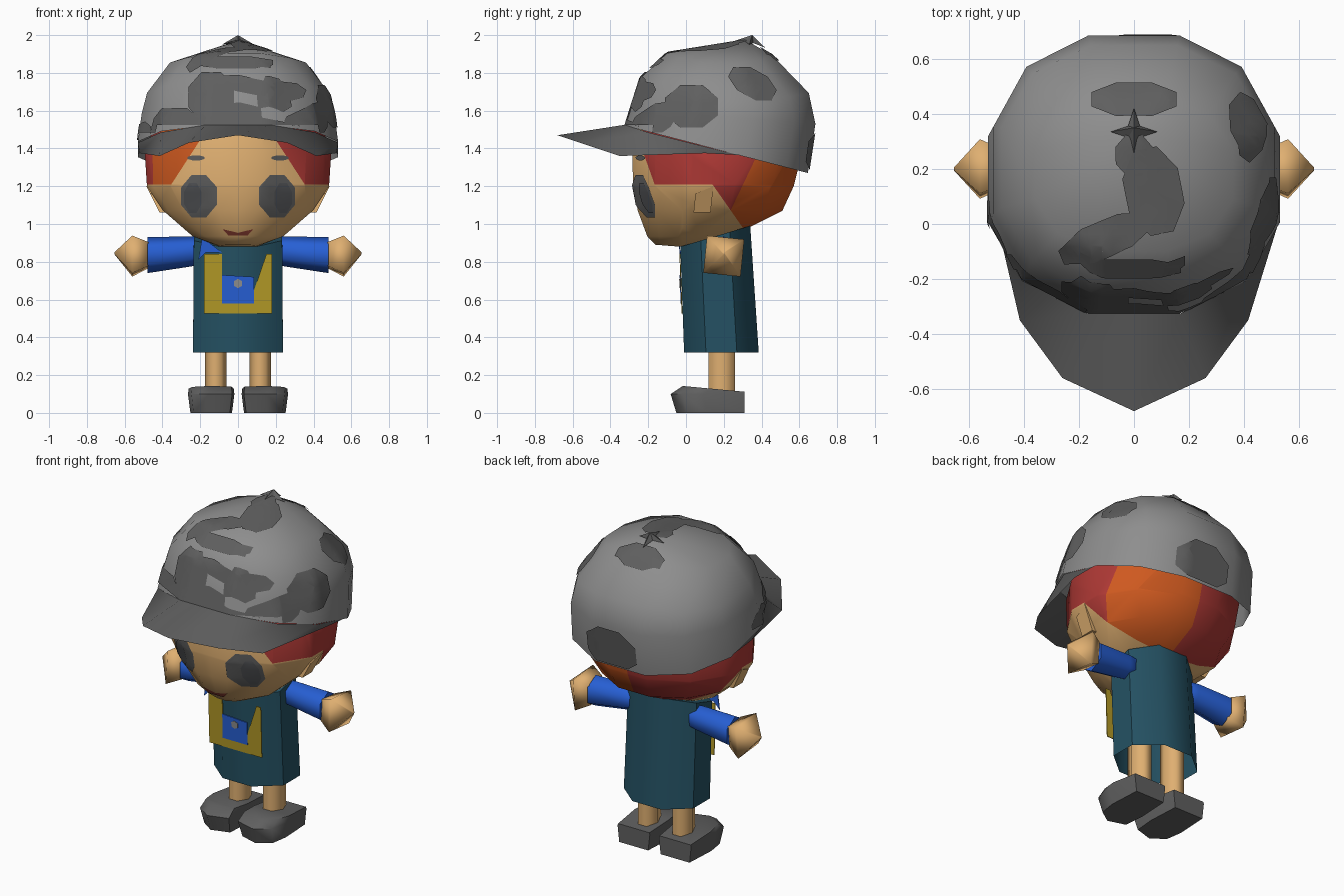
import bpy, bmesh, math
from mathutils import Vector
from mathutils.bvhtree import BVHTree

if "Cube" in bpy.data.objects:
    bpy.data.objects.remove(bpy.data.objects["Cube"])


def mat(name, *c):
    m = bpy.data.materials.new(name)
    m.diffuse_color = (*c, 1)
    m.use_nodes = True
    m.node_tree.nodes["Principled BSDF"].inputs["Base Color"].default_value = m.diffuse_color
    return m


LIGHT = mat("light_grey", .27, .27, .27)
DARK = mat("dark_grey", .115, .115, .115)
INK = mat("charcoal", .085, .088, .095)
SKIN = mat("skin", .74, .43, .165)
RED = mat("red", .42, .04, .035)
ORANGE = mat("orange", .62, .10, .014)
TEAL = mat("teal", .018, .083, .125)
BLUE = mat("blue", .02, .115, .66)
YELLOW = mat("yellow", .45, .32, .02)
MOUTH = mat("dark_red", .16, .03, .02)


def finish(name, bm, *mats, angle=40):
    me = bpy.data.meshes.new(name)
    bm.to_mesh(me)
    ob = bpy.data.objects.new(name, me)
    bpy.context.collection.objects.link(ob)
    for m in mats:
        me.materials.append(m)
    bpy.ops.object.select_all(action='DESELECT')
    ob.select_set(True)
    bpy.context.view_layer.objects.active = ob
    bpy.ops.object.shade_smooth_by_angle(angle=math.radians(angle))
    return ob


def ring(n, w, yf, yb, zf, zb=None, x=0, sag=0, power=1):
    """Flat-fronted n-gon, half width w, from yf to yb, tilted zf to zb, sides lowered by sag."""
    zb = zf if zb is None else zb
    ang = [(k + .5) * 2 * math.pi / n for k in range(n)]
    ms, mc = max(map(math.sin, ang)), max(map(math.cos, ang))
    pts = []
    for a in ang:
        s, c = math.sin(a) / ms, math.cos(a) / mc
        s, c = math.copysign(abs(s) ** power, s), math.copysign(abs(c) ** power, c)
        t = .5 - .5 * c
        pts.append((x + w * s, yf + (yb - yf) * t, zf + (zb - zf) * t - sag * s * s))
    return pts


def loft(rings, bottom=True):
    bm = bmesh.new()
    vs = [[bm.verts.new(p) for p in r] for r in rings]
    for a, b in zip(vs, vs[1:]):
        for i in range(len(a)):
            j = (i + 1) % len(a)
            bm.faces.new((a[i], a[j], b[0]) if len(b) == 1 else (a[i], a[j], b[j], b[i]))
    if bottom:
        bm.faces.new(vs[0][::-1])
    if len(vs[-1]) > 2:
        bm.faces.new(vs[-1])
    bmesh.ops.recalc_face_normals(bm, faces=bm.faces)
    return bm


def blob(u, v, ru, rv, turn=0, n=8):
    """Outline of a turned, faceted ellipse."""
    c, s = math.cos(turn), math.sin(turn)
    flat = [(ru * math.cos((k + .5) * 2 * math.pi / n), rv * math.sin((k + .5) * 2 * math.pi / n))
            for k in range(n)]
    return [(u + a * c - b * s, v + a * s + b * c) for a, b in flat]


VIEW_DIR = {'front': Vector((0, 1, 0)), 'back': Vector((0, -1, 0)), 'right': Vector((-1, 0, 0)),
            'left': Vector((1, 0, 0)), 'top': Vector((0, 0, -1))}


def decal(name, tree, pts, m, view, lift=.007):
    """Projects a flat outline onto a surface along a view direction."""
    d = VIEW_DIR[view]
    flat = [i for i in range(3) if abs(d[i]) < .5]
    bm = bmesh.new()
    verts = []
    for p in pts:
        co = Vector()
        co[flat[0]], co[flat[1]] = p
        verts.append(bm.verts.new(co))
    f = bm.faces.new(verts)
    f.normal_update()
    if f.normal.dot(d) > 0:
        f.normal_flip()
    bmesh.ops.triangulate(bm, faces=bm.faces[:])
    for axis in flat:
        no = Vector([float(i == axis) for i in range(3)])
        for k in range(-20, 56):
            bmesh.ops.bisect_plane(bm, geom=bm.verts[:] + bm.edges[:] + bm.faces[:],
                                   plane_co=no * (k * .04 + .003), plane_no=no)
    lost = []
    for v in bm.verts:
        hit, n, _, _ = tree.ray_cast(v.co - d * 4, d)
        if hit is None or (hit - Vector((0, .18, 1.3))).dot(d) > 0:
            lost.append(v)
        else:
            v.co = hit + n * (lift if n.dot(d) < 0 else -lift)
    bmesh.ops.delete(bm, geom=lost, context='VERTS')
    finish(name, bm, m, angle=60)


# Head, with hair coloured by region
head = loft([ring(12, .10, -.16, .03, .89, .875), ring(12, .24, -.205, .24, .935),
             ring(12, .395, -.255, .51, 1.07), ring(12, .482, -.28, .57, 1.2),
             ring(12, .495, -.285, .62, 1.4), ring(12, .42, -.24, .55, 1.55)])
cuts = [((0, 0, 1.21), (0, 0, 1)), ((0, .14, 1.21), (0, 1, .7)), ((0, .36, 1.33), (0, 1, -.48)),
        ((.21, 0, 1.43), (1, 0, .65)), ((-.21, 0, 1.43), (-1, 0, .65)), ((0, -.02, 0), (0, 1, 0)),
        ((0, 0, 0), (1, 0, 0))]
for co, no in cuts:
    bmesh.ops.bisect_plane(head, geom=head.verts[:] + head.edges[:] + head.faces[:],
                           plane_co=co, plane_no=no)
for f in head.faces:
    x, y, z = f.calc_center_median()
    back = y - .14 + .7 * (z - 1.21) > 0
    side = z > 1.21 and abs(x) - .21 + .65 * (z - 1.43) > 0
    if (back and z > .96) or side:
        rear = y - .36 - .48 * (z - 1.33) > 0
        f.material_index = 2 if (x > 0 and rear) or (x < 0 and y < -.02) else 1
head_tree = BVHTree.FromBMesh(head)
finish("head", head, SKIN, RED, ORANGE, angle=50)

# Ears, eyes and brows
for s, side in ((1, "right"), (-1, "left")):
    ear_outline = [(.04, 1.06), (.13, 1.06), (.145, 1.2), (.05, 1.16)]
    ear = loft([[(s * (x + (v - 1.06) * .5), u, v) for u, v in ear_outline] for x in (.37, .415)])
    finish(side + "_ear", ear, SKIN)
    decal(side + "_eye", head_tree, blob(s * .205, 1.148, .102, .12), DARK, 'front', .005)
    decal(side + "_pupil", head_tree, blob(s * .235, 1.14, .05, .085), INK, 'front', .009)
    decal(side + "_brow", head_tree, blob(s * .22, 1.35, .05, .014), DARK, 'front', .005)
decal("mouth", head_tree, [(-.08, .975), (-.05, .94), (.05, .94), (.08, .975), (0, .955)],
      MOUTH, 'front', .006)

# Cap dome
cap = loft([ring(12, .53, -.32, .645, 1.52, 1.27, power=.85),
            ring(12, .51, -.292, .685, 1.61, 1.53, power=.85),
            ring(12, .482, -.24, .65, 1.78, 1.70, sag=.06, power=.85),
            ring(12, .36, -.10, .46, 1.91, 1.895, sag=.05, power=.85),
            [(0, .32, 1.972)]], bottom=False)
cap_tree = BVHTree.FromBMesh(cap)
finish("cap", cap, LIGHT, angle=50)

# Brim
bm = bmesh.new()
outer = [(0, -.68, 1.47), (.26, -.56, 1.43), (.415, -.35, 1.36), (.52, .10, 1.375)]
inner = [(0, -.325, 1.525), (.17, -.325, 1.525), (.41, -.2, 1.485), (.53, .02, 1.43)]
for s in (1, -1):
    a, b = ([bm.verts.new((s * x, y, z)) for x, y, z in r] for r in (outer, inner))
    rim = bm.verts.new((s * .53, .28, 1.365))
    quads = [(a[i], a[i + 1], b[i + 1], b[i]) for i in range(3)] + [(a[3], rim, b[3])]
    for q in quads:
        bm.faces.new(q if s > 0 else q[::-1])
bmesh.ops.remove_doubles(bm, verts=bm.verts, dist=.001)
finish("brim", bm, DARK, angle=60)

# Star on top of the cap, leaning with the dome
star = []
for k, r in enumerate((.085, .03) * 4):
    dy = r * math.cos(k * math.pi / 4)
    star.append((r * math.sin(k * math.pi / 4), .335 + dy, 1.95 - .2 * dy + (.012 if k % 2 else 0)))
finish("cap_star", loft([star, [(0, .35, 2.0)]]), DARK, angle=20)

# Camouflage patches: overlapping blobs per side (centre, radii, turn)
patches = {
    'front': [(-.14, 1.67, .13, .14), (.06, 1.73, .18, .045, -.2), (-.06, 1.57, .2, .07, .1),
              (.2, 1.49, .26, .06, -.2), (-.27, 1.48, .14, .07, .9), (-.02, 1.85, .22, .035)],
    'right': [(.03, 1.62, .15, .12), (-.17, 1.54, .16, .08, .6), (-.22, 1.7, .07, .05, .4),
              (.35, 1.74, .14, .075, -.5)],
    'back': [(.05, 1.385, .19, .14)],
    'left': [(.0, 1.46, .12, .08, -.2), (-.2, 1.52, .1, .1)],
    'top': [(0, .45, .165, .065), (.07, .12, .11, .17, .2), (-.1, -.05, .19, .07, .4),
            (0, .25, .07, .08), (.03, -.16, .15, .035), (.19, -.25, .1, .03, .35)]}
for view, blobs in patches.items():
    for i, b in enumerate(blobs):
        decal(f"cap_patch_{view}_{i + 1}", cap_tree, blob(*b), DARK, view)

# Dress, open underneath
dress = loft([ring(8, .238, -.01, .385, .32), ring(8, .234, -.03, .34, .88, .99)], bottom=False)
finish("dress", dress, TEAL, angle=50)


def plate(name, polys, m, lift):
    """Thin plates leaning with the front of the dress."""
    bm = bmesh.new()
    for pts in polys:
        def layer(d):
            return [(x, -.01 - .036 * (z - .32) - d, z) for x, z in pts]
        part = loft([layer(lift), layer(lift - .005)])
        tmp = bpy.data.meshes.new(name + "_part")
        part.to_mesh(tmp)
        bm.from_mesh(tmp)
        bpy.data.meshes.remove(tmp)
    finish(name, bm, m, angle=20)


# Front bag, pocket and shoulder patch
plate("bag", [[(-.18, .525), (.18, .525), (.18, .585), (-.18, .585)],
              [(-.18, .585), (-.085, .585), (-.085, .84), (-.18, .84)],
              [(.085, .585), (.18, .585), (.18, .84), (.15, .84), (.085, .65)]], YELLOW, .006)
plate("pocket", [[(-.085, .58), (.085, .58), (.085, .72), (-.085, .73)]], BLUE, .009)
plate("pocket_badge", [blob(0, .685, .025, .025, 0, 6)], LIGHT, .012)
plate("shoulder_patch", [[(-.21, .81), (-.17, .85), (-.085, .85), (-.19, .93)]], BLUE, .006)


def limb(s, sections, n, turn):
    """Tube along x from (x, z, radius) sections."""
    return loft([[(s * x, u, v) for u, v in blob(.2, z, r, r, turn, n)] for x, z, r in sections])


# Arms, hands, legs and shoes
sole = [(-.9, .31), (.9, .31), (1, .1), (.85, -.01), (.1, -.07), (-.9, -.035), (-1, .1)]
for s, side in ((1, "right"), (-1, "left")):
    finish(side + "_arm", limb(s, [(.14, .86, .06), (.25, .855, .08), (.48, .835, .095)], 6, 0),
           BLUE, angle=80)
    finish(side + "_hand", limb(s, [(.475, .835, .09), (.56, .83, .14), (.655, .845, .006)], 4, -.1),
           SKIN, angle=100)
    finish(side + "_leg", loft([ring(6, .058, .12, .26, z, x=s * .118) for z in (.08, .5)]),
           SKIN, angle=80)
    shoe = [[(s * (.142 + w * u), .31 + (v - .31) * k, z + rise * (.31 - v)) for u, v in sole]
            for w, k, z, rise in ((.11, .95, 0, 0), (.123, 1.03, .1, 0), (.119, .86, .112, .08))]
    finish(side + "_shoe", loft(shoe), DARK, angle=60)
